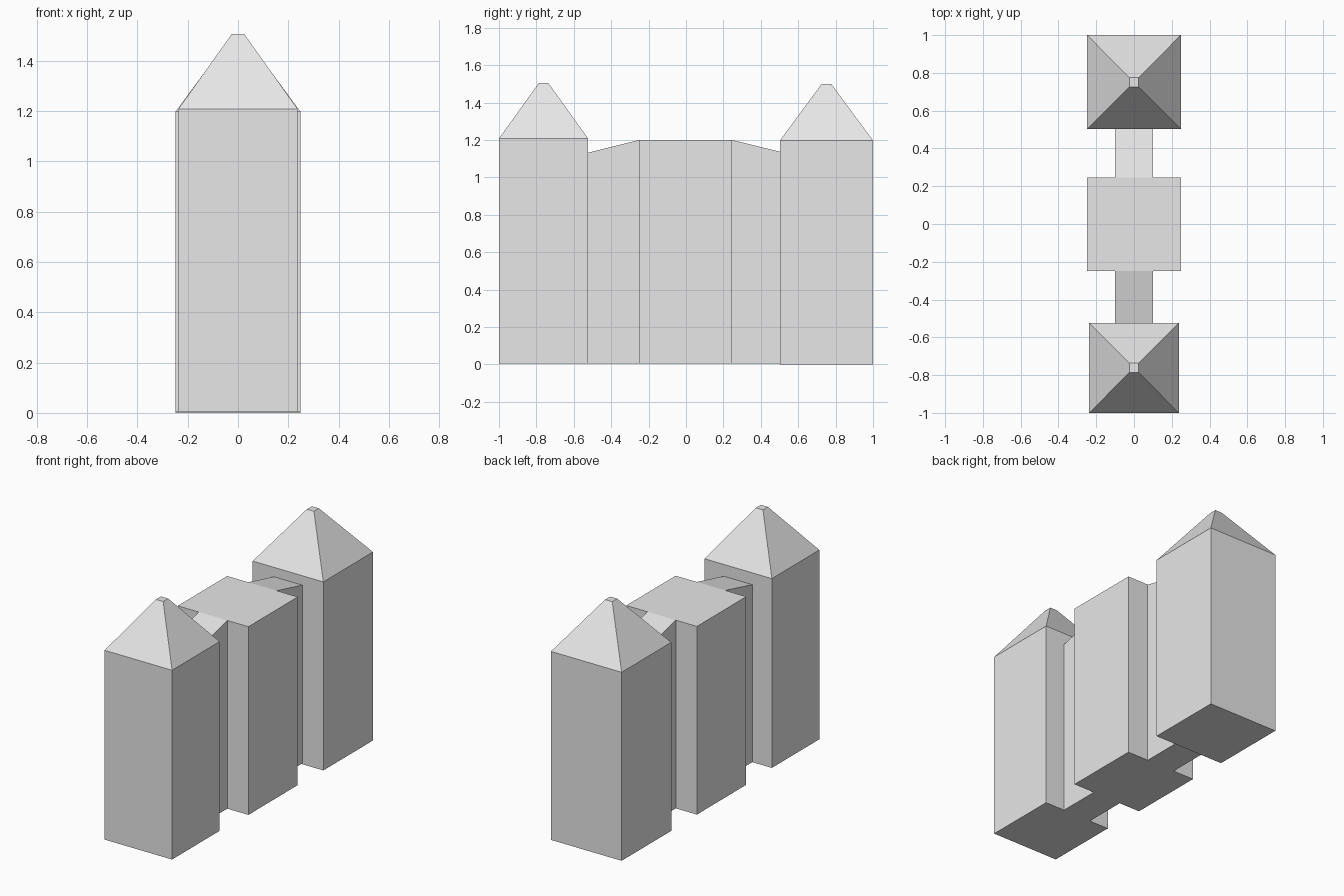
import bpy
import bmesh

cube = bpy.data.objects.get("Cube")
if cube:
    bpy.data.objects.remove(cube, do_unlink=True)

# Single stone colour
stone = bpy.data.materials.new("light_grey_stone")
stone.use_nodes = True
colour = (0.8, 0.8, 0.8, 1)
stone.diffuse_color = colour
stone.node_tree.nodes["Principled BSDF"].inputs["Base Color"].default_value = colour


def finish(name, bm):
    bmesh.ops.recalc_face_normals(bm, faces=bm.faces)
    mesh = bpy.data.meshes.new(name)
    bm.to_mesh(mesh)
    bm.free()
    mesh.materials.append(stone)
    bpy.context.collection.objects.link(bpy.data.objects.new(name, mesh))


def ring(bm, half_x, y0, y1, z):
    corners = [(-half_x, y0), (half_x, y0), (half_x, y1), (-half_x, y1)]
    return [bm.verts.new((x, y, z)) for x, y in corners]


def stack(name, levels):
    """Solid through rectangular sections (half_x, y0, y1, z)."""
    bm = bmesh.new()
    rings = [ring(bm, *level) for level in levels]
    for low, high in zip(rings, rings[1:]):
        for i in range(4):
            j = (i + 1) % 4
            bm.faces.new((low[i], low[j], high[j], high[i]))
    bm.faces.new(rings[0])
    bm.faces.new(rings[-1])
    finish(name, bm)


def tower(name, half_x, y0, y1, base, eaves, peak):
    # Square shaft with a blunt pyramid roof
    mid, tip = (y0 + y1) / 2, 0.025
    stack(name, [(half_x, y0, y1, base), (half_x, y0, y1, eaves),
                 (tip, mid - tip, mid + tip, peak)])


def link(name, inner, outer, low):
    # Narrow wall with a top sloping down towards the tower
    bm = bmesh.new()
    profile = [(inner, 0.005), (outer, 0.005), (outer, low), (inner, 1.2)]
    sides = [[bm.verts.new((x, y, z)) for y, z in profile] for x in (-0.1, 0.1)]
    for side in sides:
        bm.faces.new(side)
    for i in range(4):
        j = (i + 1) % 4
        bm.faces.new((sides[0][i], sides[0][j], sides[1][j], sides[1][i]))
    finish(name, bm)


tower("front_tower", 0.237, -1.0, -0.523, 0.005, 1.207, 1.505)
tower("back_tower", 0.248, 0.502, 1.0, 0.0, 1.197, 1.5)
stack("middle_block", [(0.248, -0.25, 0.245, 0.005), (0.248, -0.25, 0.245, 1.2)])
link("front_link", -0.25, -0.523, 1.132)
link("back_link", 0.245, 0.502, 1.137)
